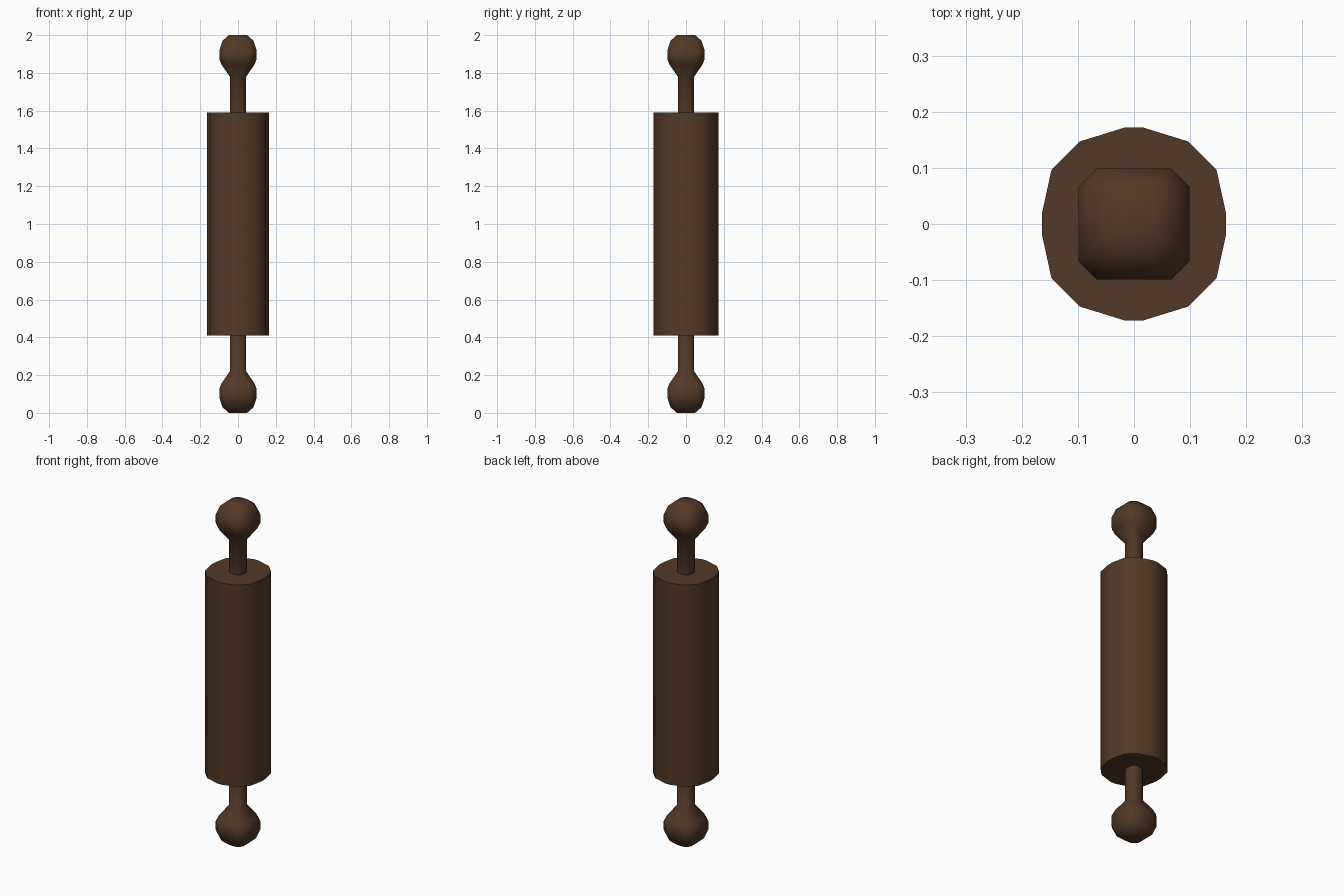
import bpy, bmesh, math

if "Cube" in bpy.data.objects:
    bpy.data.objects.remove(bpy.data.objects["Cube"])

wood = bpy.data.materials.new("dark brown wood")
wood.diffuse_color = (0.088, 0.040, 0.019, 1)
wood.use_nodes = True
wood.node_tree.nodes["Principled BSDF"].inputs["Base Color"].default_value = wood.diffuse_color


def mirrored(quarter):
    """Mirror a quarter outline into a full counter-clockwise outline."""
    pts = [(sx * x, sy * y) for x, y in quarter for sx in (1, -1) for sy in (1, -1)]
    return sorted(pts, key=lambda p: math.atan2(p[1], p[0]))


def loft(name, rings, angle):
    """Skin a stack of (z, outline) rings and cap both ends."""
    bm = bmesh.new()
    loops = [[bm.verts.new((x, y, z)) for x, y in outline] for z, outline in rings]
    for a, b in zip(loops, loops[1:]):
        n = len(a)
        for i in range(n):
            j = (i + 1) % n
            bm.faces.new((a[i], a[j], b[j], b[i]))
    bm.faces.new(loops[0])
    bm.faces.new(loops[-1])
    bmesh.ops.recalc_face_normals(bm, faces=bm.faces)
    mesh = bpy.data.meshes.new(name)
    bm.to_mesh(mesh)
    bm.free()
    obj = bpy.data.objects.new(name, mesh)
    bpy.context.collection.objects.link(obj)
    mesh.materials.append(wood)
    bpy.ops.object.select_all(action='DESELECT')
    bpy.context.view_layer.objects.active = obj
    obj.select_set(True)
    bpy.ops.object.shade_smooth_by_angle(angle=math.radians(angle))


# Sixteen-sided roller barrel
barrel = mirrored([(0.164, 0.019), (0.147, 0.097), (0.097, 0.147), (0.016, 0.172)])
loft("roller", [(0.41, barrel), (1.59, barrel)], 40)

# Handles: knob profile as (height, half width, corner half width)
profile = [(0.0, 0.048, 0.024), (0.03, 0.082, 0.048), (0.08, 0.099, 0.066),
           (0.125, 0.099, 0.066), (0.155, 0.088, 0.054),
           (0.22, 0.043, 0.022), (0.43, 0.043, 0.022)]
for name, top in (("lower_handle", False), ("upper_handle", True)):
    rings = [(2 - z if top else z, mirrored([(w, c), (c, w)])) for z, w, c in profile]
    loft(name, rings, 60)
